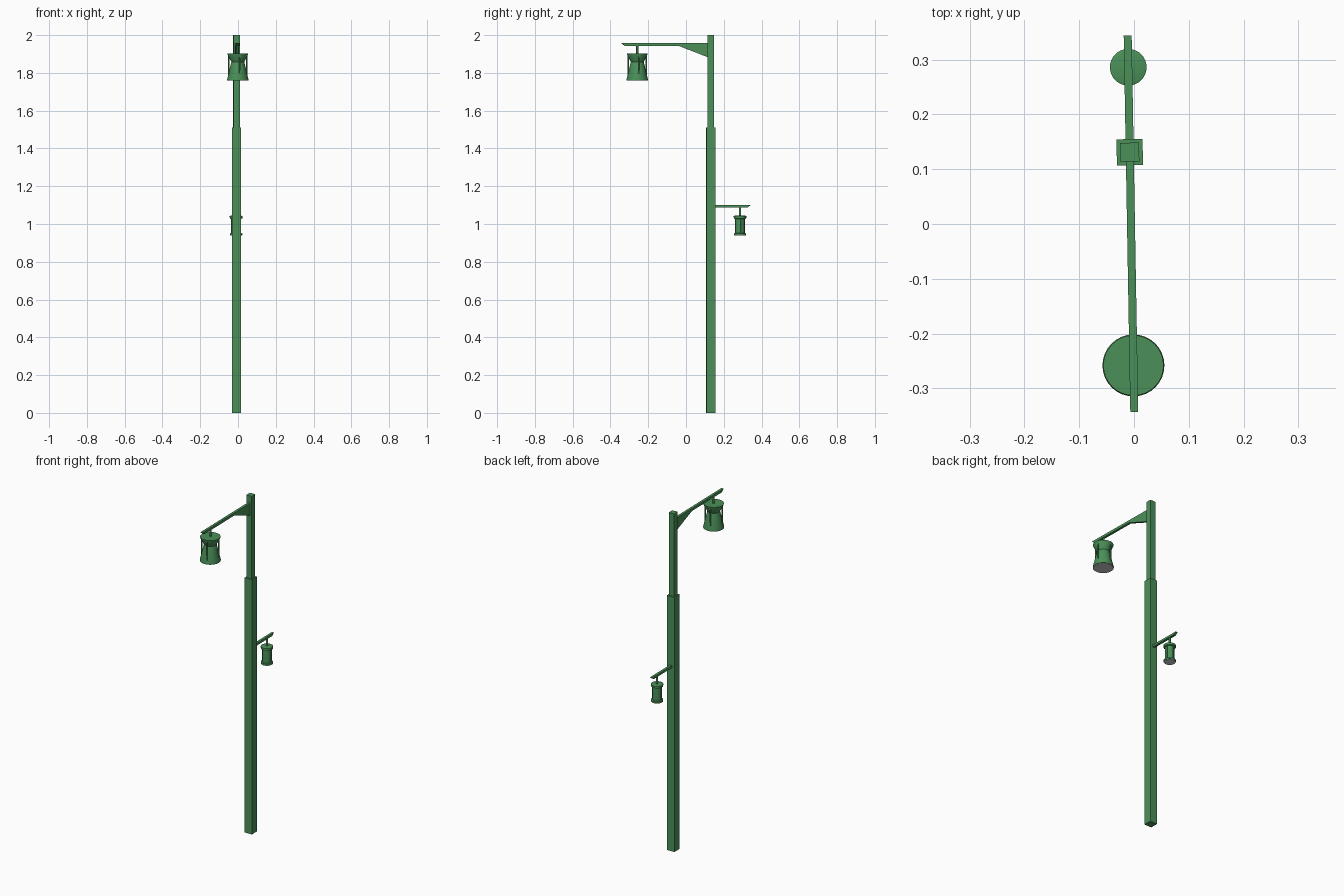
import bpy, bmesh, math
from mathutils import Matrix

if "Cube" in bpy.data.objects:
    bpy.data.objects.remove(bpy.data.objects["Cube"])

# The whole post is turned about one degree on its axis
PLACE = Matrix.Translation((-0.0055, 0, 0)) @ Matrix.Rotation(math.radians(1.0), 4, 'Z')

green = bpy.data.materials.new("green_paint")
green.diffuse_color = (0.07, 0.28, 0.10, 1)
green.use_nodes = True
green.node_tree.nodes["Principled BSDF"].inputs["Base Color"].default_value = green.diffuse_color


def finish(name, bm, mat=green, smooth=False):
    bmesh.ops.recalc_face_normals(bm, faces=bm.faces)
    bm.transform(PLACE)
    me = bpy.data.meshes.new(name)
    bm.to_mesh(me)
    bm.free()
    if mat:
        me.materials.append(mat)
    ob = bpy.data.objects.new(name, me)
    bpy.context.collection.objects.link(ob)
    if smooth:
        bpy.ops.object.select_all(action='DESELECT')
        ob.select_set(True)
        bpy.context.view_layer.objects.active = ob
        bpy.ops.object.shade_smooth_by_angle(angle=math.radians(35))
    return ob


def plate(name, width, yz):
    """Extrude a side profile (y, z) across x."""
    bm = bmesh.new()
    f = bm.faces.new([bm.verts.new((-width / 2, y, z)) for y, z in yz])
    r = bmesh.ops.extrude_face_region(bm, geom=[f])
    verts = [v for v in r['geom'] if isinstance(v, bmesh.types.BMVert)]
    bmesh.ops.translate(bm, verts=verts, vec=(width, 0, 0))
    return finish(name, bm)


def lathe(name, cy, rz, mat=green, n=32):
    """Closed turned form from (radius, z) pairs, centred on y = cy."""
    bm = bmesh.new()
    rings = [[bm.verts.new((r * math.cos(2 * math.pi * i / n),
                            cy + r * math.sin(2 * math.pi * i / n), z))
              for i in range(n)] for r, z in rz]
    for a, b in zip(rings, rings[1:]):
        for i in range(n):
            j = (i + 1) % n
            bm.faces.new((a[i], a[j], b[j], b[i]))
    bm.faces.new(rings[0])
    bm.faces.new(rings[-1])
    return finish(name, bm, mat, True)


def struts(name, cy, radius, z0, z1, size, turn):
    """Four upright bars around a lamp."""
    bm = bmesh.new()
    for k in range(4):
        m = (Matrix.Translation((0, cy, (z0 + z1) / 2))
             @ Matrix.Rotation(turn + k * math.pi / 2, 4, 'Z')
             @ Matrix.Translation((radius, 0, 0))
             @ Matrix.Diagonal((size, size, z1 - z0, 1)))
        bmesh.ops.create_cube(bm, size=1, matrix=m)
    return finish(name, bm)


def post(name, half, z0, z1, cy=0.131):
    plate(name, half * 2, [(cy - half, z0), (cy + half, z0), (cy + half, z1), (cy - half, z1)])


# Square stepped post
post("lower_post", 0.0238, 0, 1.51)
post("upper_post", 0.0172, 1.51, 2.0)

# Upper arm with slanted tip, and its gusset
plate("upper_arm", 0.0145, [(-0.343, 1.958), (-0.325, 1.943), (0.12, 1.943), (0.12, 1.958)])
plate("arm_brace", 0.0145, [(-0.042, 1.944), (0.118, 1.944), (0.118, 1.882)])

# Lower arm
plate("lower_arm", 0.0145, [(0.344, 1.101), (0.326, 1.088), (0.145, 1.088), (0.145, 1.101)])

# Large lamp: funnel cap above a flared shade
cy = -0.258
lathe("large_lamp_rod", cy, [(0.0055, 1.895), (0.0055, 1.944)], n=12)
lathe("large_lamp_cap", cy, [(0.034, 1.858), (0.054, 1.896), (0.055, 1.903)])
lathe("large_lamp_shade", cy, [(0.0565, 1.761), (0.0565, 1.766), (0.034, 1.858)])
lathe("large_lamp_lens", cy, [(0.054, 1.759), (0.054, 1.763)], None)
struts("large_lamp_struts", cy, 0.049, 1.764, 1.897, 0.0065, math.radians(12))

# Small lamp: straight body with a collar at each end
cy = 0.286
lathe("small_lamp_rod", cy, [(0.006, 1.03), (0.006, 1.089)], n=12)
lathe("small_lamp_body", cy, [(0.025, 0.945), (0.025, 1.035)])
lathe("small_lamp_top_collar", cy, [(0.027, 1.027), (0.033, 1.030), (0.0335, 1.042), (0.027, 1.044)])
lathe("small_lamp_bottom_collar", cy, [(0.033, 0.941), (0.033, 0.950), (0.025, 0.952)])
lathe("small_lamp_lens", cy, [(0.031, 0.939), (0.031, 0.943)], None)
struts("small_lamp_struts", cy, 0.025, 0.945, 1.035, 0.0045, math.radians(12))
